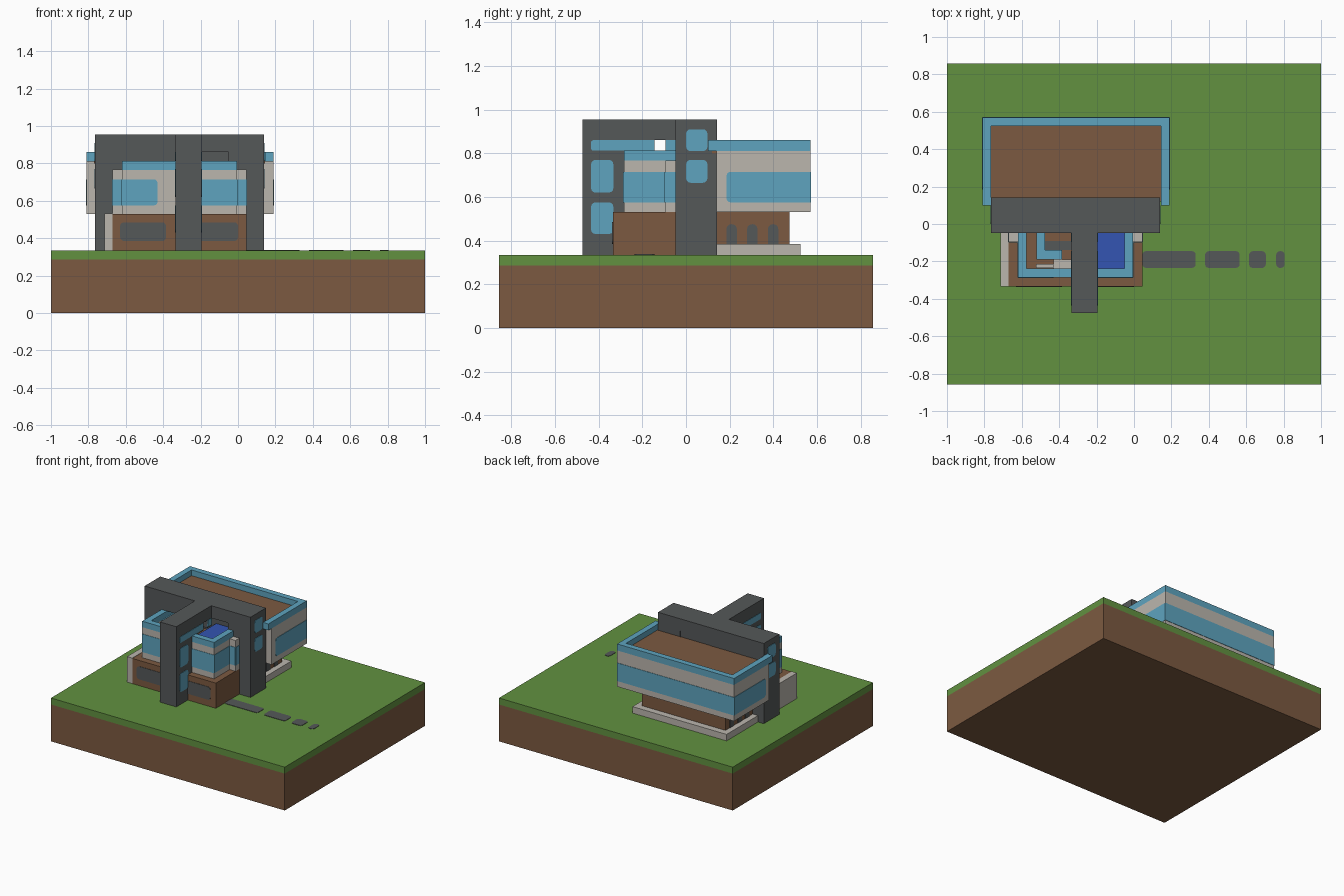
import bpy, bmesh, math
from mathutils import Vector

cube = bpy.data.objects.get("Cube")
if cube:
    bpy.data.objects.remove(cube)


def material(name, rgb):
    m = bpy.data.materials.new(name)
    m.use_nodes = True
    lin = [((c / 255 + 0.055) / 1.055) ** 2.4 for c in rgb] + [1]
    m.diffuse_color = lin
    m.node_tree.nodes["Principled BSDF"].inputs["Base Color"].default_value = lin
    return m


grass = material("grass green", (98, 145, 64))
brown = material("earth brown", (124, 90, 65))
dark = material("charcoal", (85, 88, 89))
pale = material("pale grey", (187, 182, 174))
glass = material("glass blue", (94, 164, 191))
water = material("pool blue", (51, 85, 178))


def finish(name, bm, mat):
    bmesh.ops.recalc_face_normals(bm, faces=bm.faces)
    me = bpy.data.meshes.new(name)
    bm.to_mesh(me)
    bm.free()
    me.materials.append(mat)
    ob = bpy.data.objects.new(name, me)
    bpy.context.collection.objects.link(ob)
    return ob


def box(name, x, y, z, mat):
    """Box from three (low, high) ranges."""
    bm = bmesh.new()
    bmesh.ops.create_cube(bm, size=1)
    for v in bm.verts:
        v.co = Vector([(r[0] + r[1]) / 2 + c * (r[1] - r[0]) for r, c in zip((x, y, z), v.co)])
    return finish(name, bm, mat)


def ring(name, x, y, z, t, mat, front=True):
    """Parapet made of wall strips of thickness t."""
    box(name + "_left", (x[1] - t, x[1]), y, z, mat)
    box(name + "_right", (x[0], x[0] + t), y, z, mat)
    inner = (x[0] + t, x[1] - t)
    box(name + "_back", inner, (y[1] - t, y[1]), z, mat)
    if front:
        box(name + "_front", inner, (y[0], y[0] + t), z, mat)


def plate(name, axis, pos, a, b, mat, r=0.02, corners=(1, 1, 1, 1), t=0.006):
    """Thin rounded panel; corners run low-low, high-low, high-high, low-high."""
    pts = []
    for i, (ca, cb, sa, sb) in enumerate(((a[0], b[0], 1, 1), (a[1], b[0], -1, 1),
                                          (a[1], b[1], -1, -1), (a[0], b[1], 1, -1))):
        if not corners[i]:
            pts.append((ca, cb))
            continue
        for k in range(4):
            ang = math.pi + math.pi / 2 * (i + k / 3)
            pts.append((ca + r * (sa + math.cos(ang)), cb + r * (sb + math.sin(ang))))
    bm = bmesh.new()
    verts = []
    for p in pts:
        co = list(p)
        co.insert(axis, pos - t / 2)
        verts.append(bm.verts.new(co))
    face = bm.faces.new(verts)
    ext = bmesh.ops.extrude_face_region(bm, geom=[face])
    step = Vector((0, 0, 0))
    step[axis] = t
    bmesh.ops.translate(bm, vec=step, verts=[g for g in ext["geom"] if isinstance(g, bmesh.types.BMVert)])
    return finish(name, bm, mat)


SQUARE = (0, 0, 0, 0)
G = 0.335           # ground level
BAND = (0.575, 0.715)

# Ground
box("soil", (-1, 1), (-0.857, 0.857), (0, 0.285), brown)
box("lawn", (-1, 1), (-0.857, 0.857), (0.285, G), grass)
for i, x in enumerate(((0.045, 0.33), (0.38, 0.565), (0.615, 0.705), (0.76, 0.805))):
    plate(f"path_stone_{i}", 2, G, x, (-0.235, -0.145), dark)

# Rear wing: plinth, ground floor and overhanging upper floor
box("rear_plinth", (-0.715, 0.09), (0, 0.525), (G, 0.385), pale)
box("rear_ground_floor", (-0.67, 0.045), (0, 0.475), (G, 0.54), brown)
box("rear_upper_floor", (-0.81, 0.19), (0.14, 0.57), (0.53, 0.81), pale)
box("rear_roof", (-0.77, 0.145), (0.12, 0.53), (0.8, 0.816), brown)
ring("rear_parapet", (-0.81, 0.19), (0.1, 0.57), (0.81, 0.86), 0.045, glass, front=False)
plate("rear_window_band", 1, 0.57, (-0.81, 0.19), BAND, glass, corners=SQUARE)
for side, x, xg in (("left", 0.19, 0.045), ("right", -0.81, -0.67)):
    plate(f"rear_side_window_{side}", 0, x, (0.185, 0.57), BAND, glass, corners=(1, 0, 0, 1))
    for i in range(3):
        y = 0.185 + 0.095 * i
        plate(f"arch_{side}_{i}", 0, xg, (y, y + 0.048), (0.385, 0.475), dark,
              r=0.022, corners=(0, 0, 1, 1))

# Charcoal frame: two pillars, lintel, forward beam and front leg
FY = (-0.048, 0.142)
box("frame_pillar_left", (-0.05, 0.14), FY, (G, 0.9), dark)
box("frame_pillar_right", (-0.765, -0.575), FY, (G, 0.9), dark)
box("frame_lintel", (-0.765, 0.14), FY, (0.86, 0.955), dark)
box("frame_infill", (-0.6, -0.03), (0.02, 0.14), (G, 0.88), dark)
box("frame_haunch", (-0.6, -0.3), FY, (0.812, 0.88), dark)
BX = (-0.335, -0.195)
box("front_beam", BX, (-0.475, 0), (0.86, 0.955), dark)
box("front_leg", BX, (-0.475, -0.285), (G, 0.9), dark)
box("beam_support_front", BX, (-0.3, -0.145), (0.8, 0.87), dark)
box("beam_support_back", BX, (-0.095, -0.04), (0.8, 0.87), dark)
for side, xp, xb in (("left", 0.14, BX[1]), ("right", -0.765, BX[0])):
    for i, z in enumerate(((0.665, 0.77), (0.81, 0.91))):
        plate(f"pillar_window_{side}_{i}", 0, xp, (0, 0.098), z, glass)
    for i, z in enumerate(((0.43, 0.575), (0.62, 0.77))):
        plate(f"leg_window_{side}_{i}", 0, xb, (-0.435, -0.333), z, glass)
    plate(f"beam_window_{side}", 0, xb, (-0.435, -0.145), (0.812, 0.86), glass,
          r=0.01, corners=(1, 0, 0, 1))
    plate(f"support_window_{side}", 0, xb, (-0.095, -0.048), (0.812, 0.86), glass, corners=SQUARE)

# Front wing ground floor with a side wall
box("front_ground_floor", (-0.67, 0.045), (-0.335, 0), (G, 0.53), brown)
box("side_wall", (-0.715, -0.67), (-0.335, 0), (G, 0.532), pale)
for i, x in enumerate(((-0.63, -0.385), (-0.25, 0.0))):
    plate(f"ground_window_{i}", 1, -0.335, x, (0.385, 0.485), dark)

# Front wing upper floor: body, walls, parapet and the wider back slab
TX, TY = (-0.62, -0.005), (-0.285, 0.08)
box("upper_body", TX, TY, (0.53, 0.715), pale)
ring("upper_wall", TX, TY, (0.715, 0.766), 0.046, pale)
ring("upper_parapet", TX, TY, (0.766, 0.812), 0.046, glass)
SX, SY = (-0.67, 0.045), (-0.095, 0)
box("slab_right", (SX[0], TX[0]), SY, (0.53, 0.768), pale)
box("slab_left", (TX[1], SX[1]), SY, (0.53, 0.768), pale)
plate("front_window_right", 1, TY[0], (TX[0], -0.43), BAND, glass, corners=(0, 1, 1, 0))
plate("front_window_left", 1, TY[0], (-0.25, TX[1]), BAND, glass, corners=SQUARE)
for side, k in (("right", 0), ("left", 1)):
    plate(f"upper_side_window_{side}", 0, TX[k], (TY[0], SY[0]), BAND, glass, corners=SQUARE)
    plate(f"slab_side_window_{side}", 0, SX[k], SY, BAND, glass, corners=SQUARE)
    plate(f"slab_front_window_{side}", 1, SY[0], sorted((SX[k], TX[k])), BAND, glass, corners=SQUARE)

# Roof terrace: pool on one side, stairwell with a railing on the other
box("pool", (-0.2, -0.05), (-0.24, 0.03), (0.7, 0.79), water)
box("terrace_floor", (-0.575, -0.2), (-0.24, 0.03), (0.71, 0.725), brown)
box("stair_step_low", (-0.43, -0.335), (-0.24, -0.19), (0.72, 0.735), pale)
box("stair_step_mid", (-0.525, -0.43), (-0.235, -0.215), (0.72, 0.75), pale)
box("stairwell", (-0.475, -0.335), (-0.14, -0.09), (0.72, 0.73), dark)
box("railing_side", (-0.522, -0.475), (-0.19, 0), (0.72, 0.811), glass)
box("railing_front", (-0.475, -0.385), (-0.19, -0.14), (0.72, 0.811), glass)
